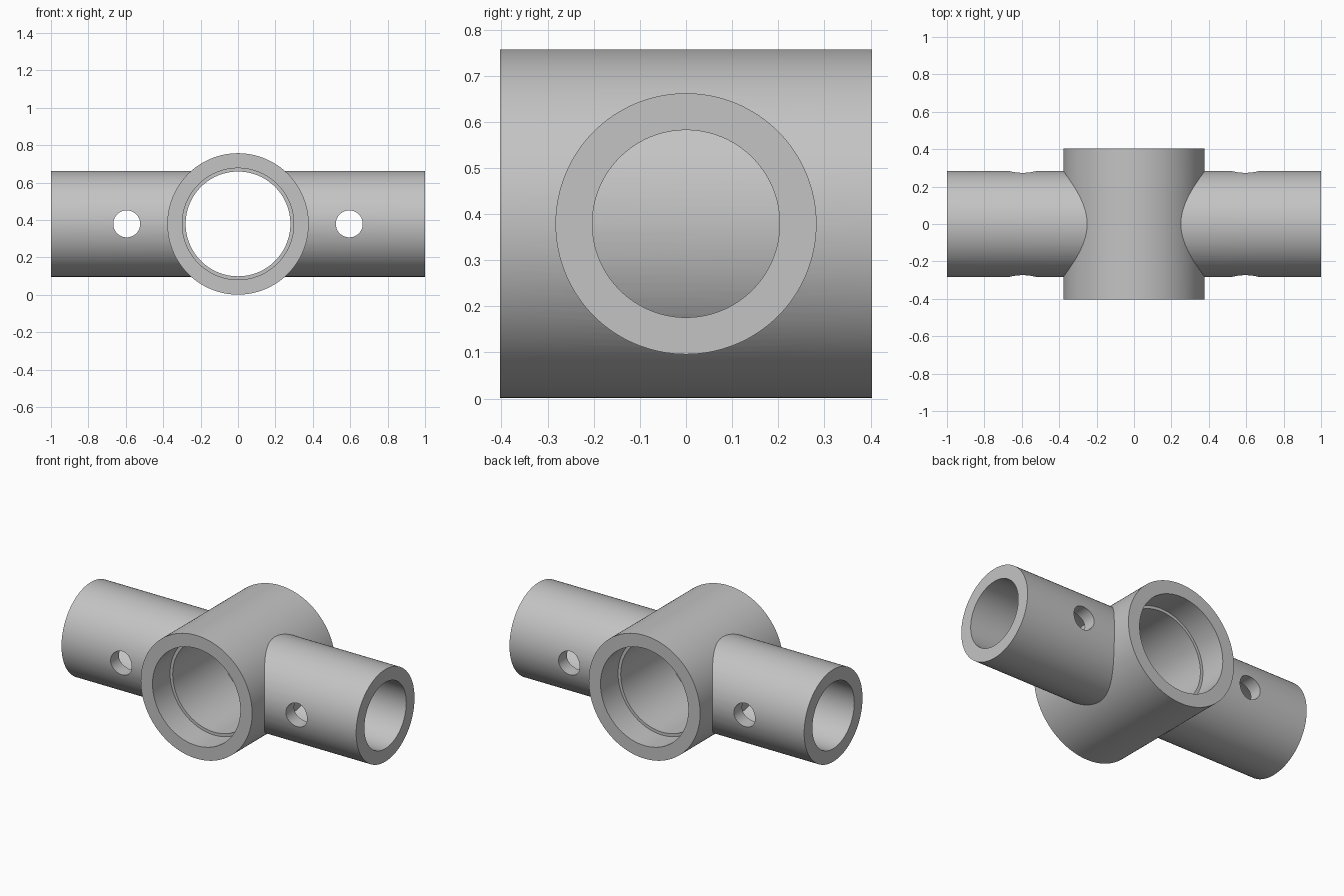
import bpy
import bmesh
from math import radians, cos, sin, tau
from mathutils import Matrix

cube = bpy.data.objects.get("Cube")
if cube:
    bpy.data.objects.remove(cube, do_unlink=True)

SEG = 128
AXIS_Z = 0.379
HUB_R, HUB_HALF = 0.378, 0.403
BORE_R, SEAT_R, SEAT_DEPTH = 0.28, 0.298, 0.17
TUBE_R, TUBE_BORE = 0.283, 0.203
PIN_R, PIN_X = 0.072, 0.595

steel = bpy.data.materials.new("grey_steel")
steel.use_nodes = True
GREY = (0.55, 0.55, 0.55, 1)
steel.diffuse_color = GREY
steel.node_tree.nodes["Principled BSDF"].inputs["Base Color"].default_value = GREY


def lathe(name, profile, axis, x=0, seg=SEG):
    """Revolve a closed (radius, distance) loop about the x or y axis."""
    bm = bmesh.new()
    rings = []
    for i in range(seg):
        a = tau * i / seg
        rings.append([bm.verts.new((r * cos(a), r * sin(a), d)) for r, d in profile])
    n = len(profile)
    for i in range(seg):
        p, q = rings[i], rings[(i + 1) % seg]
        for j in range(n):
            k = (j + 1) % n
            bm.faces.new((p[j], q[j], q[k], p[k]))
    turn = Matrix.Rotation(radians(90), 4, "Y" if axis == "x" else "X")
    bm.transform(Matrix.Translation((x, 0, AXIS_Z)) @ turn)
    bmesh.ops.recalc_face_normals(bm, faces=bm.faces)
    return finish(name, bm)


def rod(name, radius, half, x=0, seg=SEG):
    """Solid cylinder along y, used as a cutter."""
    bm = bmesh.new()
    bmesh.ops.create_cone(bm, cap_ends=True, segments=seg, radius1=radius,
                          radius2=radius, depth=2 * half)
    bm.transform(Matrix.Translation((x, 0, AXIS_Z)) @ Matrix.Rotation(radians(90), 4, "X"))
    return finish(name, bm)


def finish(name, bm):
    mesh = bpy.data.meshes.new(name)
    bm.to_mesh(mesh)
    bm.free()
    mesh.materials.append(steel)
    obj = bpy.data.objects.new(name, mesh)
    bpy.context.collection.objects.link(obj)
    return obj


def combine(target, tool, operation):
    """Apply a boolean and discard the tool object."""
    mod = target.modifiers.new(operation, "BOOLEAN")
    mod.operation, mod.object, mod.solver = operation, tool, "EXACT"
    bpy.context.view_layer.objects.active = target
    bpy.ops.object.modifier_apply(modifier=mod.name)
    bpy.data.objects.remove(tool, do_unlink=True)


# Hub sleeve with a stepped bore at both ends
step = HUB_HALF - SEAT_DEPTH
hub = lathe("cross_connector", [
    (HUB_R, -HUB_HALF), (HUB_R, HUB_HALF), (SEAT_R, HUB_HALF), (SEAT_R, step),
    (BORE_R, step), (BORE_R, -step), (SEAT_R, -step), (SEAT_R, -HUB_HALF)], "y")

# Side tubes, drilled for pins and stopped inside the hub wall
tubes = lathe("side_tubes", [(TUBE_R, -1), (TUBE_R, 1), (TUBE_BORE, 1), (TUBE_BORE, -1)], "x")
combine(tubes, rod("hub_clearance", (HUB_R + SEAT_R) / 2, 0.6), "DIFFERENCE")
for side in (-1, 1):
    combine(tubes, rod("pin_hole", PIN_R, 0.6, side * PIN_X, 64), "DIFFERENCE")
combine(hub, tubes, "UNION")

# Smooth round walls with crisp rims
bpy.ops.object.select_all(action="DESELECT")
hub.select_set(True)
bpy.context.view_layer.objects.active = hub
bpy.ops.object.shade_smooth_by_angle(angle=radians(30))
